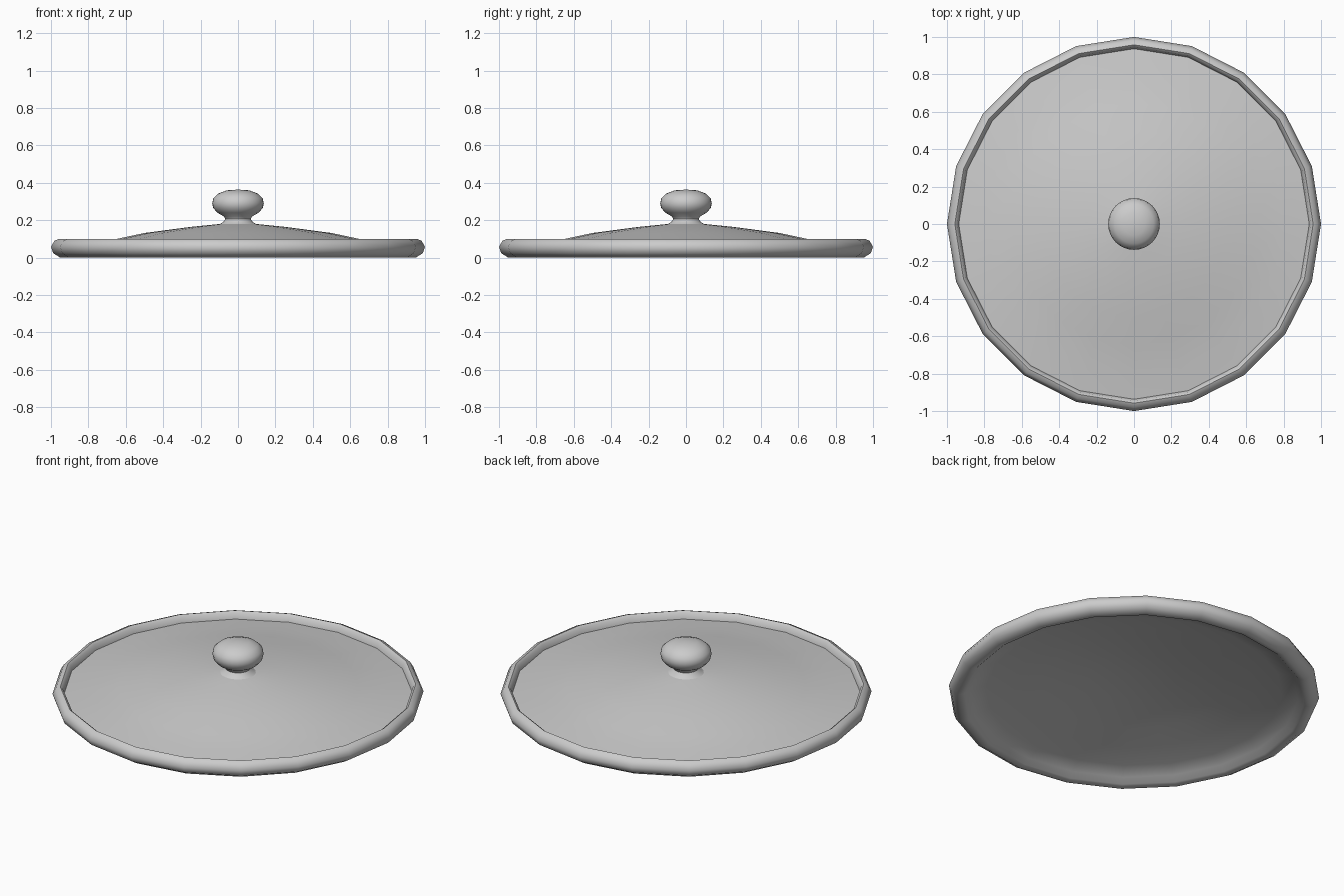
import bpy, bmesh, math

if "Cube" in bpy.data.objects:
    bpy.data.objects.remove(bpy.data.objects["Cube"])


def lathe(name, profile, sides, angle):
    """Spin an (r, z) profile around the z axis."""
    bm = bmesh.new()
    verts = [bm.verts.new((r, 0, z)) for r, z in profile]
    edges = [bm.edges.new(pair) for pair in zip(verts, verts[1:])]
    bmesh.ops.spin(bm, geom=verts + edges, cent=(0, 0, 0), axis=(0, 0, 1),
                   angle=math.tau, steps=sides, use_duplicate=False)
    bmesh.ops.remove_doubles(bm, verts=bm.verts, dist=0.0005)
    bmesh.ops.recalc_face_normals(bm, faces=bm.faces)
    mesh = bpy.data.meshes.new(name)
    bm.to_mesh(mesh)
    bm.free()
    obj = bpy.data.objects.new(name, mesh)
    bpy.context.collection.objects.link(obj)
    bpy.ops.object.select_all(action='DESELECT')
    obj.select_set(True)
    bpy.context.view_layer.objects.active = obj
    bpy.ops.object.shade_smooth_by_angle(angle=math.radians(angle))
    return obj


# Domed lid plate with rolled rim and hollow underside
lathe("lid", [
    (0, 0.19), (0.1, 0.18), (0.25, 0.165), (0.5, 0.132), (0.65, 0.1),
    (0.8, 0.076), (0.937, 0.058),
    (0.945, 0.09), (0.958, 0.1), (0.982, 0.09), (1.0, 0.058),
    (0.988, 0.024), (0.95, 0.0), (0.915, 0.008), (0.885, 0.035),
    (0.8, 0.06), (0.65, 0.085), (0.5, 0.116), (0.25, 0.149), (0, 0.172),
], 20, 60)

# Round knob with flared neck
lathe("knob", [
    (0.1, 0.178), (0.08, 0.19), (0.068, 0.206), (0.075, 0.22),
    (0.11, 0.24), (0.132, 0.265), (0.138, 0.29), (0.132, 0.318),
    (0.105, 0.343), (0.06, 0.36), (0, 0.364),
], 32, 60)
